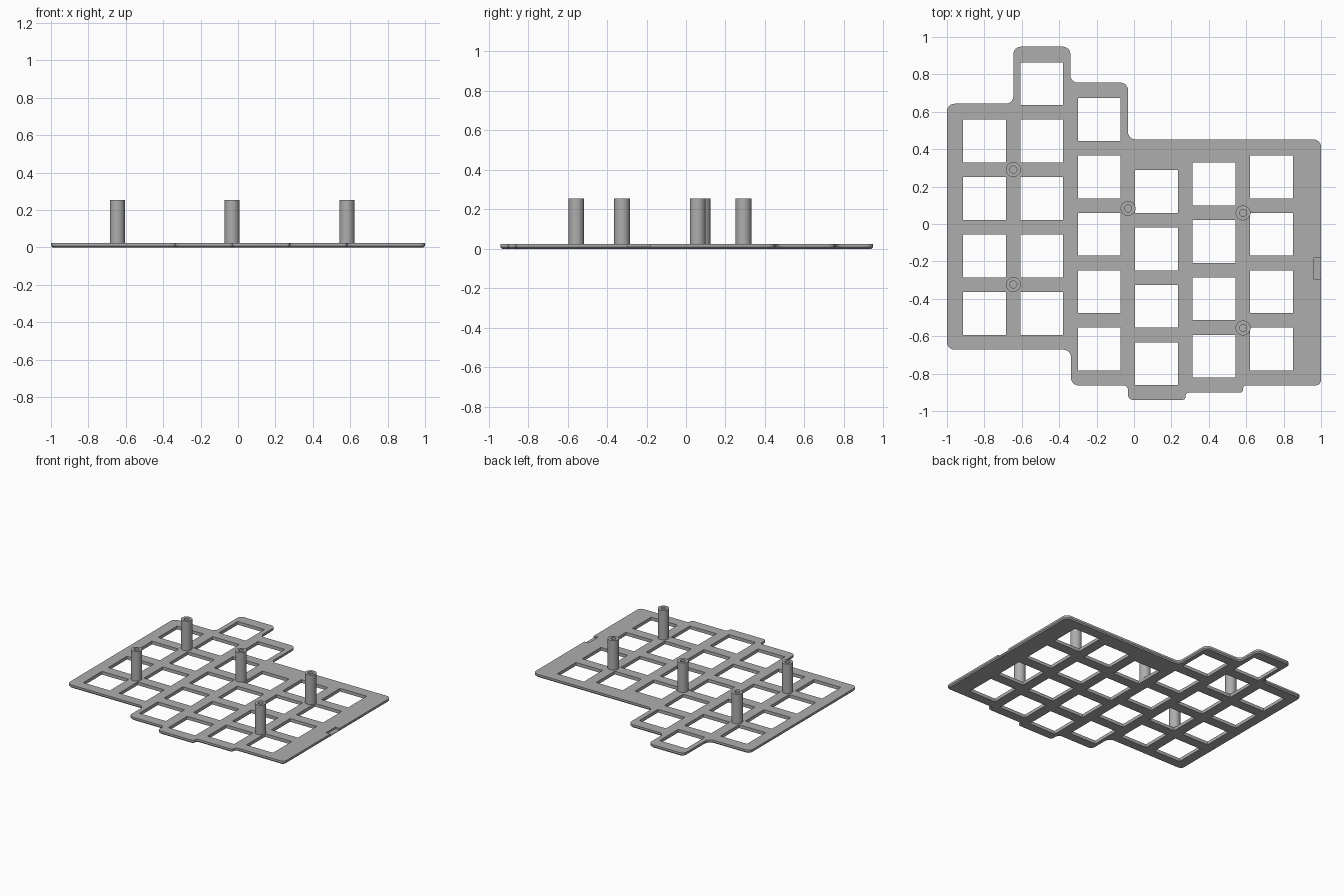
import bpy, bmesh
from math import pi, tan
from mathutils import Vector, Matrix

if "Cube" in bpy.data.objects:
    bpy.data.objects.remove(bpy.data.objects["Cube"], do_unlink=True)

THICK, TOP = 0.025, 0.254
PITCH, HOLE = 0.307, 0.229

grey = bpy.data.materials.new("plain grey")
grey.use_nodes = True
grey.diffuse_color = (0.42, 0.42, 0.42, 1)
grey.node_tree.nodes["Principled BSDF"].inputs["Base Color"].default_value = (0.42, 0.42, 0.42, 1)


def make_object(name, bm):
    bmesh.ops.recalc_face_normals(bm, faces=bm.faces)
    mesh = bpy.data.meshes.new(name)
    bm.to_mesh(mesh)
    bm.free()
    mesh.materials.append(grey)
    obj = bpy.data.objects.new(name, mesh)
    bpy.context.collection.objects.link(obj)
    return obj


def smooth(obj):
    bpy.ops.object.select_all(action="DESELECT")
    obj.select_set(True)
    bpy.context.view_layer.objects.active = obj
    bpy.ops.object.shade_smooth_by_angle(angle=pi / 6)


def rounded(corners, steps=6):
    """Replace every corner of an outline with a short arc."""
    points = []
    for i, (x, y, r) in enumerate(corners):
        here = Vector((x, y))
        before = (Vector(corners[i - 1][:2]) - here).normalized()
        after = (Vector(corners[(i + 1) % len(corners)][:2]) - here).normalized()
        centre = here + (before + after) * r
        for k in range(steps + 1):
            a = k / steps * pi / 2
            s, c = Matrix.Rotation(a, 2) @ Vector((1, 0)), None
            points.append(centre - after * r * s.x - before * r * s.y)
    return points


def add_box(bm, centre, size):
    bmesh.ops.create_cube(bm, size=1, matrix=Matrix.Translation(centre) @ Matrix.Diagonal((*size, 1)))


# Stepped outline, clockwise from the rear left, with a radius per corner
R, S = 0.04, 0.016
outline = [
    (-1, 0.643, R), (-0.645, 0.643, R), (-0.645, 0.948, R), (-0.34, 0.948, R),
    (-0.34, 0.756, R), (-0.032, 0.756, R), (-0.032, 0.452, R), (1, 0.452, R),
    (1, -0.863, 0.03), (0.583, -0.863, S), (0.583, -0.902, S), (0.276, -0.902, S),
    (0.276, -0.94, S), (-0.032, -0.94, 0.025), (-0.032, -0.863, 0.025),
    (-0.337, -0.863, R), (-0.337, -0.672, R), (-1, -0.672, R),
]

# Plate with a chamfered lower rim
bm = bmesh.new()
base = bm.faces.new([bm.verts.new((p.x, p.y, 0)) for p in rounded(outline)])
rim = list(base.edges)
new = bmesh.ops.extrude_face_region(bm, geom=[base], use_keep_orig=True)["geom"]
bmesh.ops.translate(bm, vec=(0, 0, THICK), verts=[g for g in new if isinstance(g, bmesh.types.BMVert)])
bmesh.ops.recalc_face_normals(bm, faces=bm.faces)
bmesh.ops.bevel(bm, geom=rim, offset=0.009, segments=1, affect="EDGES")
plate = make_object("key_plate", bm)

# Key openings: (highest centre, count) for each column, plus the side notch
columns = [(0.443, 4), (0.75, 5), (0.559, 5), (0.174, 4), (0.214, 4), (0.252, 4)]
bm = bmesh.new()
for i, (top, count) in enumerate(columns):
    for j in range(count):
        add_box(bm, (-0.8 + i * PITCH, top - j * PITCH, 0), (HOLE, HOLE, 0.2))
add_box(bm, (1.0, -0.239, 0.062), (0.074, 0.115, 0.1))
cutter = make_object("opening_cutter", bm)
cutter.hide_render = True

cut = plate.modifiers.new("openings", "BOOLEAN")
cut.operation, cut.solver, cut.object = "DIFFERENCE", "EXACT", cutter
bpy.ops.object.select_all(action="DESELECT")
plate.select_set(True)
bpy.context.view_layer.objects.active = plate
bpy.ops.object.modifier_apply(modifier=cut.name)
bpy.data.objects.remove(cutter, do_unlink=True)
smooth(plate)

# Hollow standoff posts, turned from a profile
profile = [(0.04, 0.02), (0.04, TOP), (0.019, TOP), (0.019, THICK), (0, THICK)]
spots = [(-0.645, 0.291), (-0.645, -0.324), (-0.032, 0.083), (0.583, 0.059), (0.583, -0.556)]
for n, (x, y) in enumerate(spots, 1):
    bm = bmesh.new()
    verts = [bm.verts.new((r, 0, z)) for r, z in profile]
    edges = [bm.edges.new(pair) for pair in zip(verts, verts[1:])]
    bmesh.ops.spin(bm, geom=verts + edges, cent=(0, 0, 0), axis=(0, 0, 1), angle=2 * pi, steps=32)
    bmesh.ops.remove_doubles(bm, verts=bm.verts, dist=0.0005)
    bmesh.ops.holes_fill(bm, edges=bm.edges, sides=0)
    post = make_object(f"standoff_post_{n}", bm)
    post.location = (x, y, 0)
    smooth(post)
